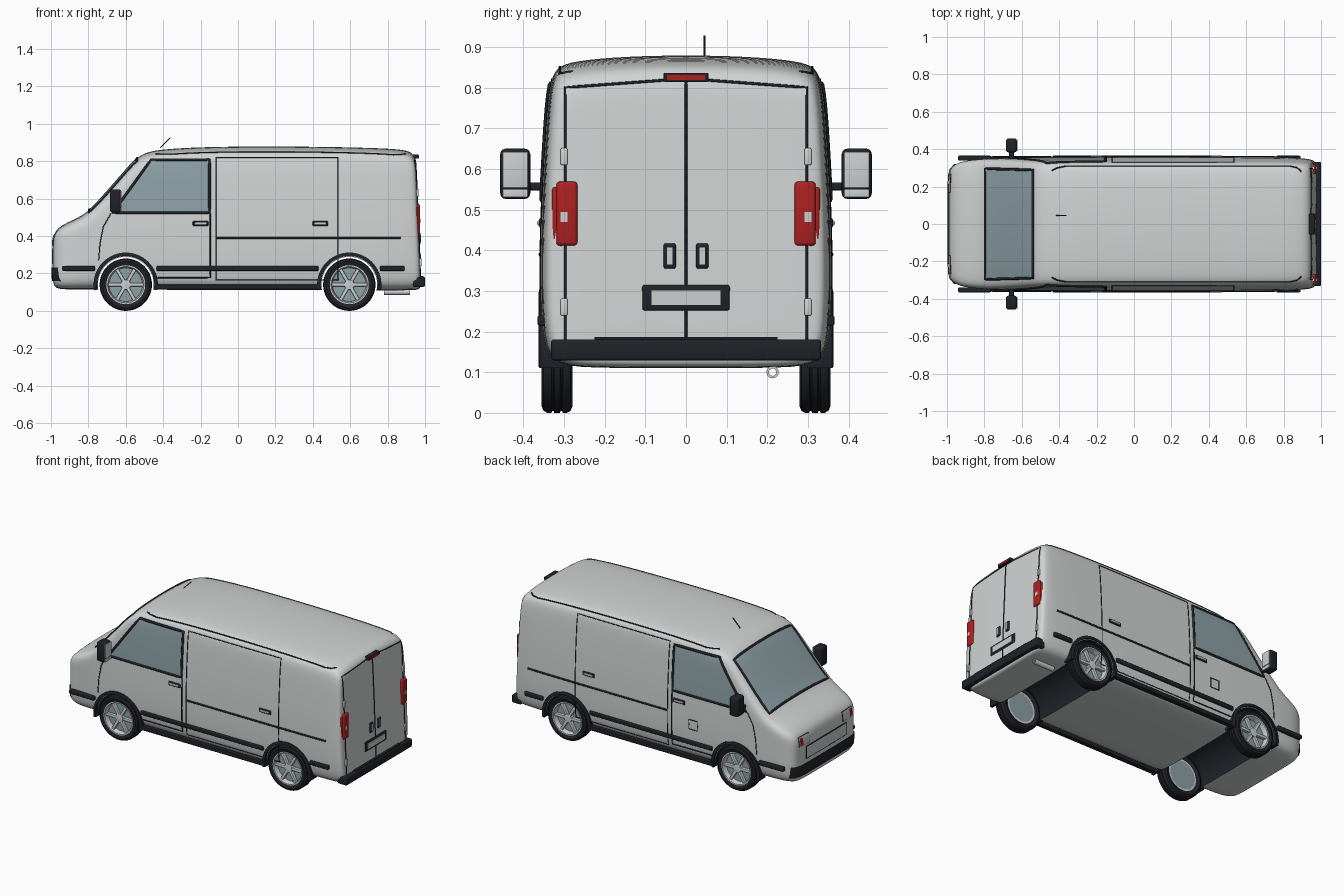
import bpy, bmesh, math
from mathutils import Vector
from mathutils.bvhtree import BVHTree

if "Cube" in bpy.data.objects:
    bpy.data.objects.remove(bpy.data.objects["Cube"])


def material(name, *rgb):
    m = bpy.data.materials.new(name)
    m.use_nodes = True
    m.diffuse_color = (*rgb, 1)
    m.node_tree.nodes["Principled BSDF"].inputs["Base Color"].default_value = (*rgb, 1)
    return m


PAINT = material("light_grey_paint", .64, .66, .66)
BLACK = material("black_plastic", .015, .016, .022)
GLASS = material("blue_grey_glass", .27, .36, .39)
RED = material("red_lens", .42, .015, .015)
METAL = material("pale_metal", .6, .63, .64)


def add(name, data, mat):
    ob = bpy.data.objects.new(name, data)
    bpy.context.scene.collection.objects.link(ob)
    data.materials.append(mat)
    return ob


def add_bm(name, bm, mat, angle=35):
    me = bpy.data.meshes.new(name)
    bm.to_mesh(me)
    bm.free()
    me.shade_smooth()
    me.set_sharp_from_angle(angle=math.radians(angle))
    return add(name, me, mat)


def bake(ob):
    dg = bpy.context.evaluated_depsgraph_get()
    me = bpy.data.meshes.new_from_object(ob.evaluated_get(dg))
    ob.modifiers.clear()
    ob.data = me


def box(name, centre, size, mat, bevel=0.0):
    bm = bmesh.new()
    bmesh.ops.create_cube(bm, size=1)
    for v in bm.verts:
        v.co = Vector([a * b for a, b in zip(v.co, size)])
    if bevel:
        bmesh.ops.bevel(bm, geom=bm.edges[:], offset=bevel, segments=3, profile=.5, affect='EDGES')
    ob = add_bm(name, bm, mat)
    ob.location = centre
    return ob


def lathe(name, profile, centre, side, mat, start=0, sweep=360, steps=48):
    """Spin (radius, outward offset) points about the y axis."""
    bm = bmesh.new()
    a = math.radians(start)
    vs = [bm.verts.new((r * math.cos(a), side * y, r * math.sin(a))) for r, y in profile]
    es = [bm.edges.new((p, q)) for p, q in zip(vs, vs[1:] + vs[:1])]
    bmesh.ops.spin(bm, geom=vs + es, axis=(0, -1, 0), cent=(0, 0, 0),
                   angle=math.radians(sweep), steps=steps)
    bmesh.ops.remove_doubles(bm, verts=bm.verts[:], dist=1e-5)
    bmesh.ops.holes_fill(bm, edges=[e for e in bm.edges if e.is_boundary])
    bmesh.ops.recalc_face_normals(bm, faces=bm.faces[:])
    ob = add_bm(name, bm, mat)
    ob.location = centre
    return ob


# Body shell: cross-sections lofted from nose to tail
def section(x, w, zb, zt):
    h = zt - zb
    k = min(1, h / .5)
    half = [(0, zb), (.7, zb), (.94, zb + .01 * k), (1, zb + .09 * k), (1, zb + .45 * h),
            (1, zt - .25 * h), (1, zt - .075 * k), (.965, zt - .03 * k),
            (.83, zt - .014 * k), (.45, zt - .003 * k), (0, zt)]
    half = [(f * w * (1 - .2 * max(0, z - .5)), z) for f, z in half]
    ring = half + [(-y, z) for y, z in half[-2:0:-1]]
    lean = .04 if x > .9 else 0
    return [(x - lean * (z - .45), y, z) for y, z in ring]


STATIONS = [(-.992, .20, .20, .34), (-.988, .28, .14, .40), (-.972, .31, .12, .435),
            (-.93, .332, .115, .465), (-.87, .342, .115, .492), (-.80, .348, .115, .53),
            (-.72, .352, .115, .617), (-.64, .354, .115, .708), (-.56, .355, .115, .802),
            (-.51, .356, .115, .842), (-.43, .357, .113, .864), (-.2, .358, .112, .877),
            (.1, .358, .112, .881), (.5, .358, .11, .878), (.8, .356, .11, .87),
            (.9, .352, .11, .86), (.945, .346, .112, .845), (.962, .335, .12, .825),
            (.966, .29, .16, .78)]
bm = bmesh.new()
rings = [[bm.verts.new(p) for p in section(*s)] for s in STATIONS]
for a, b in zip(rings, rings[1:]):
    for i in range(len(a)):
        j = (i + 1) % len(a)
        bm.faces.new((a[i], a[j], b[j], b[i]))
bm.faces.new(rings[0])
bm.faces.new(rings[-1])
bmesh.ops.recalc_face_normals(bm, faces=bm.faces[:])
body = add_bm("body_shell", bm, PAINT, 60)
body.modifiers.new("round", 'SUBSURF').levels = 2
bake(body)
SURFACE = BVHTree.FromObject(body, bpy.context.evaluated_depsgraph_get())


# Helpers that lay lines and panels on the body surface
def cast(view, a, b):
    origin, way = {"left": ((a, 2, b), (0, -1, 0)), "right": ((a, -2, b), (0, 1, 0)),
                   "rear": ((2, a, b), (-1, 0, 0)), "nose": ((-2, a, b), (1, 0, 0)),
                   "top": ((a, b, 2), (0, 0, -1))}[view]
    hit = SURFACE.ray_cast(Vector(origin), Vector(way))
    if hit[0] is None:
        hit = SURFACE.find_nearest(Vector(origin) + Vector(way) * 1.1)
    return hit[0], hit[1]


def line(name, view, pts, width=.003, closed=False):
    pts = [Vector(p) for p in pts]
    path = []
    for p, q in zip(pts, pts[1:] + (pts[:1] if closed else [])):
        n = max(2, int((q - p).length / .025))
        path += [cast(view, *p.lerp(q, i / n))[0] for i in range(n)]
    if not closed:
        path.append(cast(view, *pts[-1])[0])
    cu = bpy.data.curves.new(name, 'CURVE')
    cu.dimensions = '3D'
    cu.bevel_depth, cu.bevel_resolution = width, 1
    sp = cu.splines.new('POLY')
    sp.points.add(len(path) - 1)
    sp.use_cyclic_u = closed
    for pt, co in zip(sp.points, path):
        pt.co = (*co, 1)
    add(name, cu, BLACK)


def panel(name, view, quad, mat, lift=.003, n=14):
    p = [Vector(c) for c in quad]
    bm = bmesh.new()
    grid = []
    for i in range(n + 1):
        row = []
        for j in range(n + 1):
            c = p[0].lerp(p[1], i / n).lerp(p[3].lerp(p[2], i / n), j / n)
            co, no = cast(view, *c)
            row.append(bm.verts.new(co + no * lift))
        grid.append(row)
    for r, s in zip(grid, grid[1:]):
        for j in range(n):
            last = bm.faces.new((r[j], s[j], s[j + 1], r[j + 1]))
    bm.normal_update()
    if last.normal.dot(no) < 0:
        bmesh.ops.reverse_faces(bm, faces=bm.faces[:])
    add_bm(name, bm, mat)


def rect(a0, a1, b0, b1):
    return [(a0, b0), (a1, b0), (a1, b1), (a0, b1)]


# Wheel wells cut through the shell and lined in black
AXLES = {"front": -.6, "rear": .595}
for ax in AXLES.values():
    cutter = lathe("well_cutter", [(0, -.5), (.149, -.5), (.149, .5), (0, .5)], (ax, 0, .14), 1, BLACK)
    cutter.hide_render = True
    mod = body.modifiers.new("well", 'BOOLEAN')
    mod.operation, mod.solver, mod.object = 'DIFFERENCE', 'EXACT', cutter
    bake(body)
    bpy.data.objects.remove(cutter)
body.data.materials.clear()
body.data.materials.append(PAINT)
body.data.materials.append(BLACK)
for f in body.data.polygons:
    radial = min(math.hypot(f.center.x - ax, f.center.z - .14) for ax in AXLES.values())
    f.material_index = int(radial < .1495 and abs(f.normal.y) < .02)
body.data.set_sharp_from_angle(angle=math.radians(40))

# Wheels, arches and side parts on both sides
TYRE = [(.1, -.03), (.124, -.038), (.135, -.033), (.14, -.024), (.14, -.014), (.135, -.012),
        (.135, -.009), (.14, -.007)]
TYRE += [(r, -y) for r, y in reversed(TYRE)]
for side, view in ((1, "left"), (-1, "right")):
    for end, ax in AXLES.items():
        tag = f"{end}_{view}"
        hub = Vector((ax, side * .317, .14))
        lathe(f"tyre_{tag}", TYRE, hub, side, BLACK)
        lathe(f"rim_{tag}", [(.088, -.03), (.101, -.03), (.104, .034), (.097, .034), (.09, .015)], hub, side, METAL)
        lathe(f"wheel_disc_{tag}", [(0, -.03), (.092, -.03), (.092, .004), (0, .004)], hub, side, GLASS)
        lathe(f"hub_{tag}", [(0, 0), (.028, 0), (.026, .027), (0, .03)], hub, side, METAL)
        for i in range(6):
            a = i * math.pi / 3
            ray = Vector((math.cos(a), 0, math.sin(a)))
            spoke = box(f"spoke_{tag}", hub + ray * .058 + Vector((0, side * .015, 0)),
                        (.08, .02, .018), METAL, .003)
            spoke.rotation_euler.y = -a
        lathe(f"arch_{tag}", [(.153, -.02), (.172, -.02), (.172, .042), (.153, .046)],
              hub, side, BLACK, -10, 200, 32)
    for x0, x1 in ((-.94, -.765), (-.435, .43), (.76, .89)):
        box(f"side_strip_{view}", ((x0 + x1) / 2, side * .352, .227), (x1 - x0, .026, .026), BLACK, .005)
    box(f"sill_{view}", (0, side * .345, .128), (.88, .03, .026), BLACK, .004)

    # Side window and door seams
    window = [(-.67, .525), (-.152, .525), (-.152, .808), (-.465, .808)]
    panel(f"side_window_{view}", view, window, GLASS)
    line(f"window_frame_{view}", view, window, .008, True)
    line(f"front_door_seam_{view}", view, [(-.68, .52), (-.72, .45), (-.738, .36), (-.745, .27)])
    line(f"door_rear_seam_{view}", view, [(-.148, .52), (-.148, .178), (-.43, .178)], .004)
    line(f"sliding_door_seam_{view}", view, rect(-.118, .535, .165, .82), .0028, True)
    line(f"door_rail_{view}", view, [(-.118, .39), (.87, .39)], .006)
    for hx in (-.2, .44):
        co = cast(view, hx, .467)[0]
        box(f"handle_recess_{view}", co, (.084, .012, .026), BLACK, .005)
        box(f"handle_{view}", co + Vector((0, side * .006, 0)), (.064, .01, .012), METAL, .004)
    line(f"roof_gutter_{view}", "top", [(-.44, side * .285), (-.41, side * .3), (-.36, side * .31),
         (.83, side * .31), (.87, side * .302), (.895, side * .28)], .004)

    # Mirrors
    box(f"mirror_{view}", (-.655, side * .42, .588), (.06, .074, .124), BLACK, .014)
    box(f"mirror_glass_{view}", (-.625, side * .42, .598), (.006, .062, .088), METAL, .002)
    box(f"mirror_lower_glass_{view}", (-.625, side * .42, .54), (.006, .062, .02), METAL, .002)
    box(f"mirror_arm_{view}", (-.655, side * .37, .557), (.025, .06, .02), BLACK, .005)

    # Tail lights, hinges and rear door handles
    box(f"tail_light_{view}", (.952, side * .293, .49), (.044, .052, .158), RED, .009)
    box(f"tail_light_wrap_{view}", (.942, side * .318, .485), (.04, .022, .14), RED, .006)
    box(f"reverse_lens_{view}", (.972, side * .3, .482), (.008, .018, .024), METAL)
    for hz in (.63, .26):
        box(f"hinge_{view}", (cast("rear", side * .3, hz)[0].x, side * .3, hz), (.02, .018, .042), PAINT, .004)
    box(f"rear_handle_{view}", (.966, side * .04, .386), (.02, .03, .062), BLACK, .005)
    box(f"rear_handle_grip_{view}", (.976, side * .04, .386), (.006, .014, .042), METAL)

    # Headlights
    lamp = [(side * .17, .35), (side * .265, .35), (side * .265, .405), (side * .17, .405)]
    panel(f"headlight_{view}", "nose", lamp, METAL)
    line(f"headlight_frame_{view}", "nose", lamp, .0035, True)
    panel(f"indicator_{view}", "nose", rect(side * .235, side * .262, .355, .4), RED, .006)

# Windscreen
screen = [(-.795, -.295), (-.795, .295), (-.54, .288), (-.54, -.288)]
panel("windscreen", "top", screen, GLASS)
line("windscreen_frame", "top", screen, .008, True)

# Nose: grille and bumper
panel("grille", "nose", rect(-.2, .2, .255, .33), METAL)
line("grille_frame", "nose", rect(-.2, .2, .255, .33), .004, True)
for i in range(4):
    line("grille_bar", "nose", [(-.2, .27 + i * .015), (.2, .27 + i * .015)], .002)
panel("front_bumper", "nose", rect(-.315, .315, .16, .232), BLACK, .006, 24)

# Rear doors, plate, brake light, bumper and exhaust
line("rear_door_seam", "rear", [(-.297, .18), (-.297, .8), (0, .822), (.297, .8), (.297, .18)], .0035)
line("rear_centre_seam", "rear", [(0, .18), (0, .82)], .0035)
box("plate_frame", (.964, 0, .283), (.024, .216, .064), BLACK, .006)
box("plate", (.976, 0, .283), (.006, .17, .036), METAL)
box("brake_light_housing", (.95, 0, .825), (.03, .11, .022), BLACK, .003)
box("brake_light", (.965, 0, .825), (.006, .094, .013), RED)
box("rear_bumper", (.968, 0, .155), (.064, .664, .052), BLACK, .008)
box("rear_step", (.972, 0, .183), (.04, .45, .006), BLACK)
exhaust = lathe("exhaust", [(.009, -.07), (.015, -.07), (.015, .07), (.009, .07)], (.85, .213, .1), 1, METAL, steps=20)
exhaust.rotation_euler.z = math.pi / 2

# Fuel flap on the left side only, and the aerial
line("fuel_flap", "left", rect(-.33, -.27, .31, .37), .003, True)
aerial = box("aerial", (-.388, .045, .9), (.075, .005, .005), BLACK)
aerial.rotation_euler.y = -math.pi / 4
